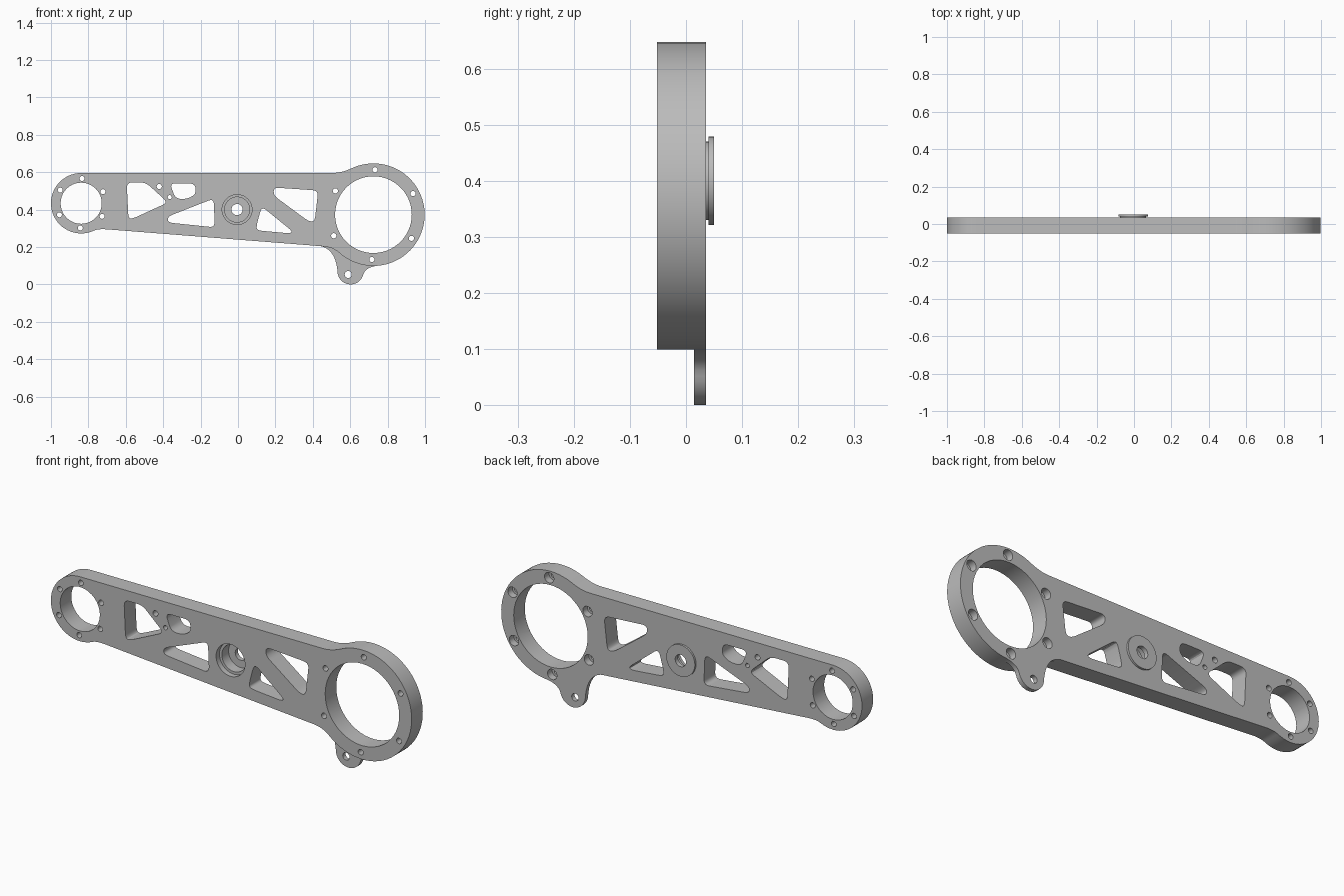
import bpy, bmesh
from math import cos, sin, pi, radians
from mathutils import Vector

if "Cube" in bpy.data.objects:
    bpy.data.objects.remove(bpy.data.objects["Cube"])

FRONT, BACK = -0.052, 0.036
SMALL, LARGE, HUB = (-0.8385, 0.434), (0.724, 0.373), (-0.005, 0.4)

metal = bpy.data.materials.new("grey metal")
metal.use_nodes = True
GREY = (0.5, 0.5, 0.5, 1)
metal.diffuse_color = GREY
metal.node_tree.nodes["Principled BSDF"].inputs["Base Color"].default_value = GREY


def arc(c, r, a0, a1, n):
    angles = [radians(a0 + (a1 - a0) * i / n) for i in range(n + 1)]
    return [(c[0] + r * cos(a), c[1] + r * sin(a)) for a in angles]


def bend(a, b, c, n=6):
    """Curve from a to c, pulled towards corner b, without its end points."""
    a, b, c = Vector(a), Vector(b), Vector(c)
    return [tuple(a * (1 - t) ** 2 + b * 2 * t * (1 - t) + c * t * t)
            for t in (i / n for i in range(1, n))]


def rounded(points, cut=0.03):
    """Polygon with every corner rounded."""
    out = []
    for i, p in enumerate(points):
        p = Vector(p)
        ends = []
        for q in (points[i - 1], points[(i + 1) % len(points)]):
            d = Vector(q) - p
            ends.append(p + d.normalized() * min(cut, d.length * 0.45))
        out += [tuple(ends[0])] + bend(ends[0], p, ends[1], 5) + [tuple(ends[1])]
    return out


def prism(bm, outline, y0, y1):
    a = [bm.verts.new((x, y0, z)) for x, z in outline]
    b = [bm.verts.new((x, y1, z)) for x, z in outline]
    bm.faces.new(a)
    bm.faces.new(b)
    for i in range(len(a)):
        bm.faces.new((a[i - 1], a[i], b[i], b[i - 1]))


def turned(bm, c, profile, n):
    """Solid turned about the y direction from (radius, y) steps."""
    rings = [[bm.verts.new((x, y, z)) for x, z in arc(c, r, 0, 360, n)[:-1]]
             for r, y in profile]
    bm.faces.new(rings[0])
    bm.faces.new(rings[-1])
    for a, b in zip(rings, rings[1:]):
        for i in range(n):
            bm.faces.new((a[i - 1], a[i], b[i], b[i - 1]))


def finish(name, bm):
    bmesh.ops.recalc_face_normals(bm, faces=bm.faces)
    me = bpy.data.meshes.new(name)
    bm.to_mesh(me)
    bm.free()
    me.materials.append(metal)
    ob = bpy.data.objects.new(name, me)
    bpy.context.collection.objects.link(ob)
    return ob


def combine(body, tool, operation):
    tool.hide_render = True
    mod = body.modifiers.new(operation.lower(), 'BOOLEAN')
    mod.operation, mod.solver, mod.object = operation, 'EXACT', tool
    bpy.context.view_layer.objects.active = body
    bpy.ops.object.modifier_apply(modifier=mod.name)
    bpy.data.objects.remove(tool)


# Arm plate with a round end on each side
bm = bmesh.new()
left = arc(SMALL, 0.1615, 90, 295, 32)
right = arc(LARGE, 0.274, -132, 115, 48)
outline = left + bend(left[-1], (-0.748, 0.298), (-0.70, 0.2944))
outline += [(-0.70, 0.2944), (0.455, 0.2036)]
outline += bend((0.455, 0.2036), (0.507, 0.1995), right[0]) + right
outline += bend(right[-1], (0.556, 0.596), (0.505, 0.596)) + [(0.505, 0.596)]
prism(bm, outline, FRONT, BACK)
arm = finish("arm", bm)

# Thin mounting tab under the large end
bm = bmesh.new()
tip = arc((0.602, 0.07), 0.07, 190, 345, 18)
tab = [(0.43, 0.207)] + bend((0.43, 0.207), (0.525, 0.195), tip[0], 10) + tip
tab += bend(tip[-1], (0.68, 0.095), (0.76, 0.102), 8)
tab += [(0.76, 0.102), (0.76, 0.13), (0.6, 0.18), (0.5, 0.23), (0.43, 0.23)]
prism(bm, tab, 0.014, BACK)
combine(arm, finish("tab", bm), 'UNION')

# Flanged boss on the back
bm = bmesh.new()
turned(bm, HUB, [(0.07, 0), (0.07, 0.04), (0.079, 0.04), (0.079, 0.05)], 40)
combine(arm, finish("boss", bm), 'UNION')

# Large openings, stepped hub bore, and bolt holes
bm = bmesh.new()
LO, HI = -0.1, 0.1
turned(bm, SMALL, [(0.11, LO), (0.11, HI)], 40)
turned(bm, LARGE, [(0.205, LO), (0.205, HI)], 56)
turned(bm, HUB, [(0.08, LO), (0.08, -0.025), (0.067, -0.025), (0.067, 0.028),
                 (0.03, 0.028), (0.03, HI)], 40)
for c in arc(SMALL, 0.132, 28, 328, 5):
    turned(bm, c, [(0.0135, LO), (0.0135, HI)], 16)
for c in arc(LARGE, 0.24, 28, 328, 5):
    turned(bm, c, [(0.014, LO), (0.014, 0), (0.026, 0), (0.026, HI)], 20)
for c, r in (((0.589, 0.053), 0.019), ((-0.421, 0.523), 0.014),
             ((-0.365, 0.467), 0.011)):
    turned(bm, c, [(r, LO), (r, HI)], 16)

# Weight-saving pockets
for pocket in (
    [(-.595, .545), (-.493, .545), (-.375, .438), (-.56, .353), (-.586, .353)],
    [(-.365, .54), (-.231, .54), (-.223, .486), (-.268, .457), (-.333, .457)],
    [(-.13, .459), (-.124, .305), (-.375, .331), (-.375, .363)],
    [(.127, .417), (.292, .283), (.276, .273), (.1, .289), (.1, .32)],
    [(.191, .518), (.429, .502), (.41, .337), (.378, .337), (.191, .475)],
):
    prism(bm, rounded(pocket), LO, HI)
combine(arm, finish("cutter", bm), 'DIFFERENCE')

bpy.ops.object.select_all(action='DESELECT')
arm.select_set(True)
bpy.context.view_layer.objects.active = arm
bpy.ops.object.shade_smooth_by_angle(angle=pi / 6)
